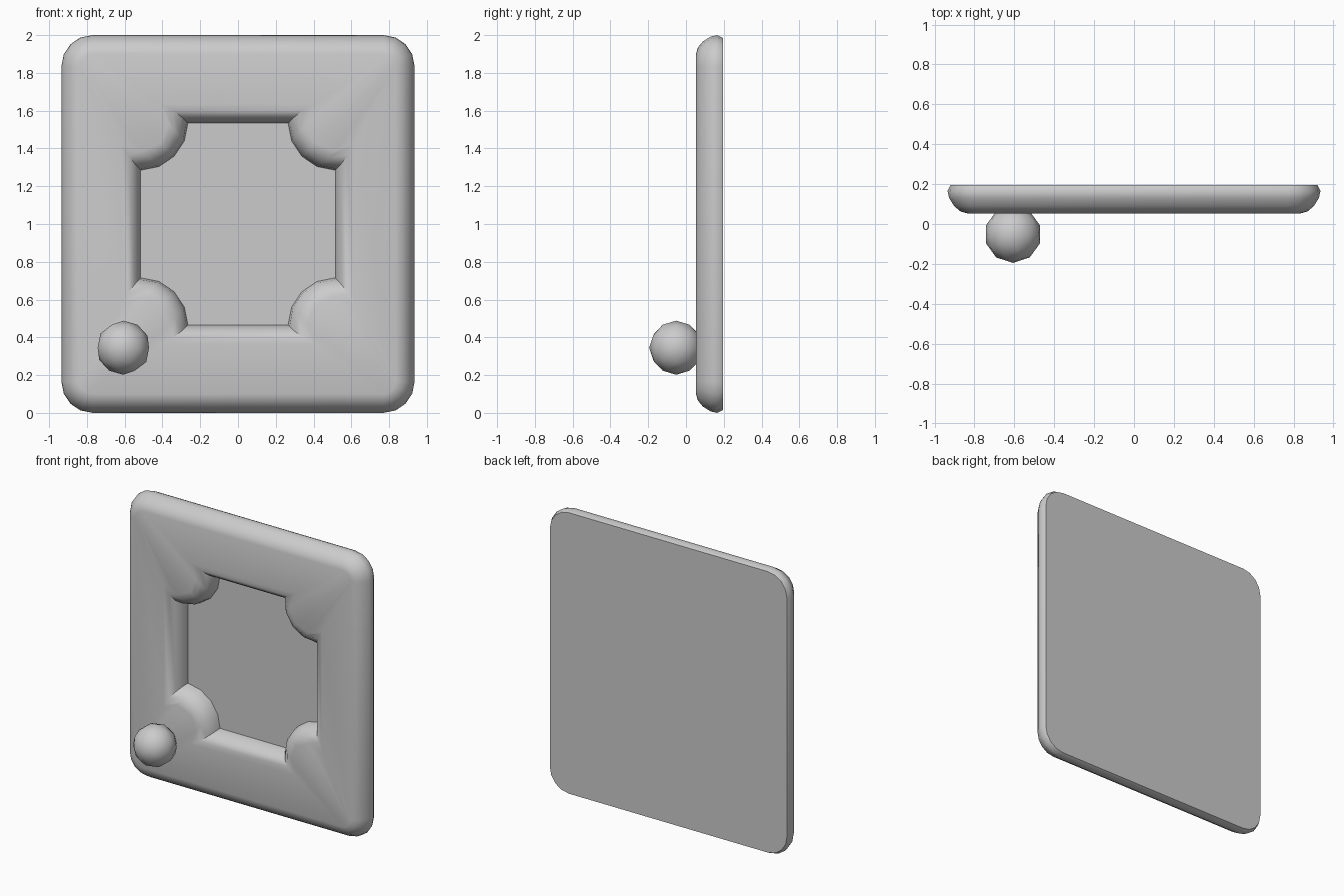
import bpy, bmesh
from math import pi, sin, cos, asin, radians

if "Cube" in bpy.data.objects:
    bpy.data.objects.remove(bpy.data.objects["Cube"])

# One plain grey for everything
GREY = (0.6, 0.6, 0.6, 1)
grey = bpy.data.materials.new("plain_grey")
grey.use_nodes = True
grey.diffuse_color = GREY
grey.node_tree.nodes["Principled BSDF"].inputs["Base Color"].default_value = GREY

STEPS = 4


def corner_ring(bm, cx, cz, r, a0, a1, y):
    """Loop of vertices made from one corner arc mirrored to all four corners."""
    arc = []
    for i in range(STEPS + 1):
        a = a0 + (a1 - a0) * i / STEPS
        arc.append((cx + r * cos(a), cz + r * sin(a)))
    ring = []
    for sx, sz in ((1, 1), (-1, 1), (-1, -1), (1, -1)):
        pts = arc if sx * sz > 0 else arc[::-1]
        ring += [bm.verts.new((sx * x, y, 1 + sz * z)) for x, z in pts]
    return ring


def outer_ring(bm, y, inset):
    return corner_ring(bm, 0.77, 0.835, 0.165 - inset, 0, pi / 2, y)


def recess_ring(bm, y, offset):
    # scooped corner: the arc bulges into the recess
    r = 0.25 - offset
    t = asin(offset / r)
    return corner_ring(bm, 0.515, 0.535, r, -pi / 2 + t, -pi - t, y)


def finish(obj, angle):
    obj.data.materials.append(grey)
    bpy.ops.object.select_all(action="DESELECT")
    obj.select_set(True)
    bpy.context.view_layer.objects.active = obj
    bpy.ops.object.shade_smooth_by_angle(angle=radians(angle))


# Door slab: back, rounded rim, front, rounded recess wall and floor in one loft
RIM = [(0.195, 0.015), (0.165, 0), (0.13, 0.008), (0.09, 0.033), (0.063, 0.065), (0.053, 0.1)]
WALL = [(0.053, 0.1), (0.063, 0.065), (0.09, 0.033), (0.13, 0.008), (0.18, 0)]
bm = bmesh.new()
rings = [outer_ring(bm, *p) for p in RIM] + [recess_ring(bm, *p) for p in WALL]
for a, b in zip(rings, rings[1:]):
    n = len(a)
    for i in range(n):
        j = (i + 1) % n
        bm.faces.new((a[i], a[j], b[j], b[i]))
bm.faces.new(rings[0])
bm.faces.new(rings[-1])
bmesh.ops.recalc_face_normals(bm, faces=bm.faces)
mesh = bpy.data.meshes.new("door_panel")
bm.to_mesh(mesh)
bm.free()
door = bpy.data.objects.new("door_panel", mesh)
bpy.context.collection.objects.link(door)
finish(door, 50)

# Round knob on the lower corner
bpy.ops.mesh.primitive_ico_sphere_add(subdivisions=2, radius=0.143, location=(-0.607, -0.052, 0.345))
knob = bpy.context.object
knob.name = "door_knob"
finish(knob, 50)
